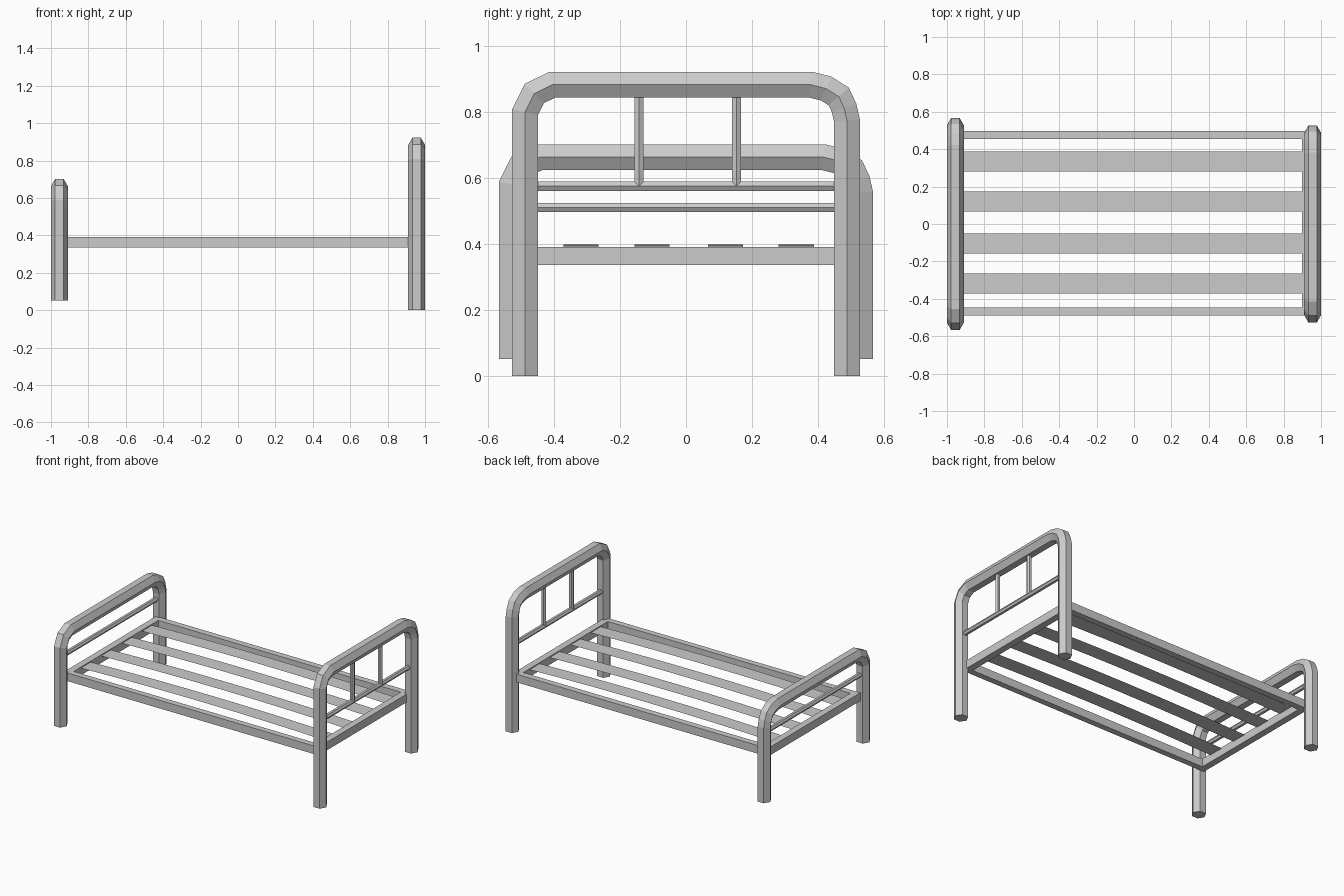
import bpy, bmesh, math
from mathutils import Vector

if "Cube" in bpy.data.objects:
    bpy.data.objects.remove(bpy.data.objects["Cube"])


def finish(name, bm, recalc=True):
    if recalc:
        bmesh.ops.recalc_face_normals(bm, faces=bm.faces)
    me = bpy.data.meshes.new(name)
    bm.to_mesh(me)
    bm.free()
    ob = bpy.data.objects.new(name, me)
    bpy.context.collection.objects.link(ob)
    return ob


def hex_tube(name, x, path, r):
    """Sweep a hexagon along a (y, z) path in the plane x, with mitred joints."""
    bm = bmesh.new()
    pts = [Vector(p) for p in path]
    rings = []
    for i, p in enumerate(pts):
        a = (p - pts[i - 1]).normalized() if i > 0 else None
        b = (pts[i + 1] - p).normalized() if i < len(pts) - 1 else None
        a, b = a or b, b or a
        t = (a + b).normalized()
        n = Vector((-t.y, t.x)) / max(t.dot(a), 0.5)
        ring = []
        for k in range(6):
            ang = k * math.pi / 3
            q = p + n * (r * math.sin(ang))
            ring.append(bm.verts.new((x + r * math.cos(ang), q.x, q.y)))
        rings.append(ring)
    for r0, r1 in zip(rings, rings[1:]):
        for k in range(6):
            j = (k + 1) % 6
            bm.faces.new((r0[k], r0[j], r1[j], r1[k]))
    bm.faces.new(rings[0])
    bm.faces.new(rings[-1])
    return finish(name, bm)


def box(name, x0, x1, y0, y1, z0, z1):
    bm = bmesh.new()
    bmesh.ops.create_cube(bm, size=1)
    for v in bm.verts:
        v.co = ((x0 + x1) / 2 + v.co.x * (x1 - x0),
                (y0 + y1) / 2 + v.co.y * (y1 - y0),
                (z0 + z1) / 2 + v.co.z * (z1 - z0))
    return finish(name, bm)


# Bent end hoops: the footboard is wider and lower than the headboard
LEFT = [(-0.488, 0.80), (-0.46, 0.856), (-0.405, 0.883)]
RIGHT = [(0.377, 0.883), (0.425, 0.871), (0.463, 0.847), (0.479, 0.813), (0.488, 0.774)]


def hoop(name, x, widen, drop, foot):
    left = [(y - widen, z - drop) for y, z in LEFT]
    right = [(y + widen, z - drop) for y, z in RIGHT]
    path = [(left[0][0], foot)] + left + right + [(right[-1][0], foot)]
    hex_tube(name, x, path, 0.045)


hoop("headboard_hoop", 0.955, 0.0, 0.0, 0.0)
hoop("footboard_hoop", -0.955, 0.04, 0.22, 0.052)

# Thin cross bars and headboard spindles
hex_tube("headboard_bar", 0.955, [(-0.48, 0.575), (0.48, 0.575)], 0.016)
hex_tube("footboard_bar", -0.955, [(-0.52, 0.51), (0.52, 0.51)], 0.016)
for i, y in enumerate((-0.143, 0.153)):
    hex_tube(f"headboard_spindle_{i}", 0.955, [(y, 0.575), (y, 0.87)], 0.016)

# Bed frame: two side rails and two end rails
Z0, Z1 = 0.336, 0.391
box("side_rail_front", -0.96, 0.943, -0.488, -0.447, Z0, Z1)
box("side_rail_back", -0.96, 0.943, 0.455, 0.498, Z0, Z1)
box("end_rail_head", 0.897, 0.943, -0.447, 0.455, Z0, Z1)
box("end_rail_foot", -0.96, -0.914, -0.447, 0.455, Z0, Z1)

# Slightly bowed sheet slats
for i, y in enumerate((-0.318, -0.103, 0.12, 0.334)):
    bm = bmesh.new()
    rows = []
    for k in range(9):
        u = k / 4 - 1
        x, z = -0.008 + 0.915 * u, 0.384 + 0.014 * (1 - u * u)
        rows.append([bm.verts.new((x, y + s * 0.0535, z)) for s in (-1, 1)])
    for a, b in zip(rows, rows[1:]):
        bm.faces.new((a[0], b[0], b[1], a[1]))
    finish(f"slat_{i}", bm, recalc=False)
